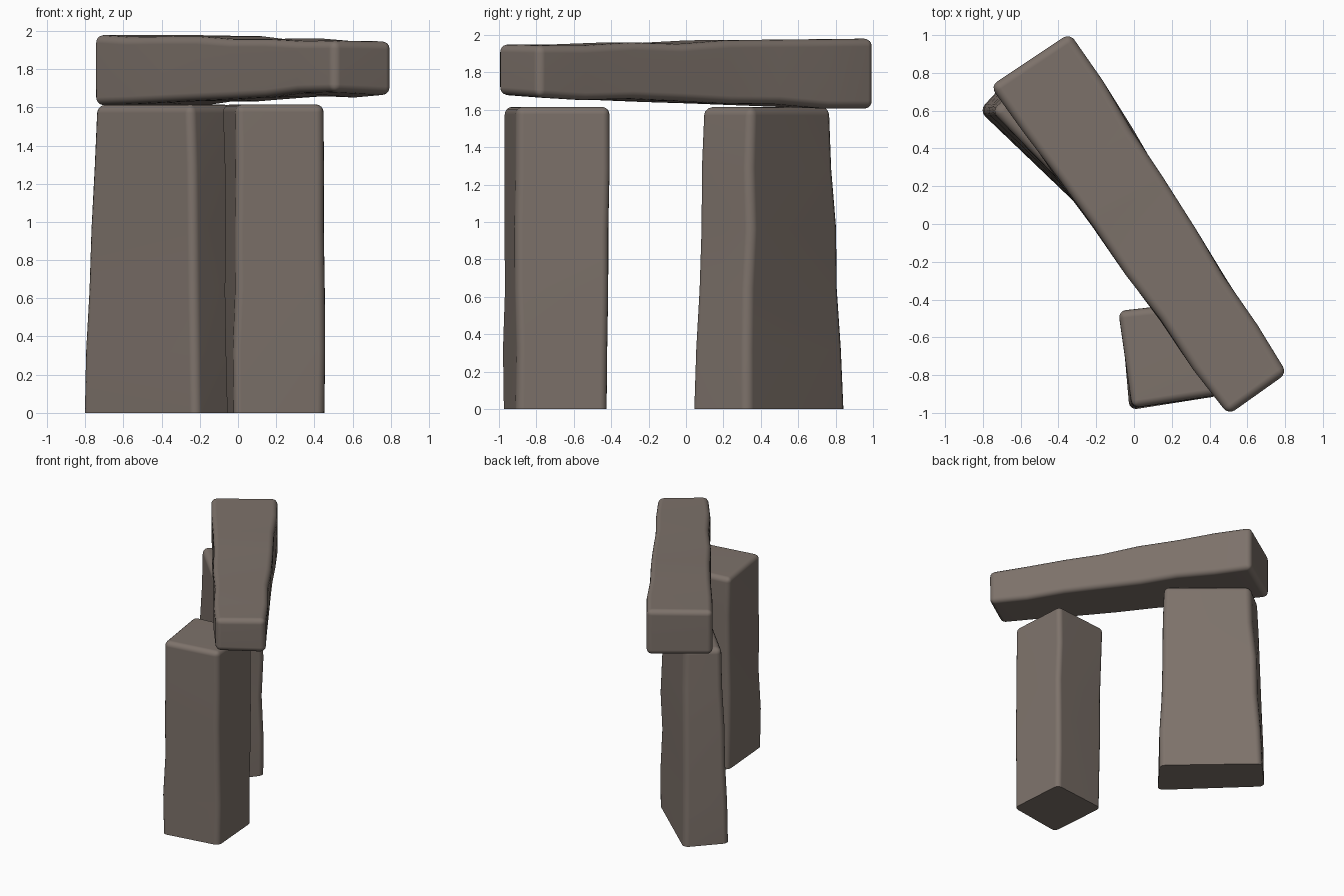
import bpy, bmesh, random
from mathutils import Vector

random.seed(4)
old = bpy.data.objects.get("Cube")
if old:
    bpy.data.objects.remove(old, do_unlink=True)

# Weathered stone colour
stone = bpy.data.materials.new("grey brown stone")
stone.use_nodes = True
colour = (0.205, 0.168, 0.145, 1)
stone.diffuse_color = colour
bsdf = stone.node_tree.nodes["Principled BSDF"]
bsdf.inputs["Base Color"].default_value = colour
bsdf.inputs["Roughness"].default_value = 0.9


def make_stone(name, start, end, steps, radius, round_start, wobble):
    """Loft a four-cornered block from start to end, then round its edges."""
    bm = bmesh.new()
    rings = []
    for i in range(steps + 1):
        t = i / steps
        ring = []
        for a, b in zip(start, end):
            p = Vector(a).lerp(Vector(b), t)
            if 0 < i < steps:
                p += Vector([random.uniform(-wobble, wobble) for _ in range(3)])
            ring.append(bm.verts.new(p))
        rings.append(ring)
    for low, high in zip(rings, rings[1:]):
        for k in range(4):
            n = (k + 1) % 4
            bm.faces.new((low[k], low[n], high[n], high[k]))
    base = bm.faces.new(rings[0][::-1])
    bm.faces.new(rings[-1])
    bmesh.ops.recalc_face_normals(bm, faces=bm.faces)
    # Round the corners, leaving a ground edge crisp where wanted
    edges = [e for e in bm.edges if e.calc_face_angle(0) > 0.7
             and (round_start or e not in base.edges)]
    bmesh.ops.bevel(bm, geom=edges, offset=radius, offset_type='OFFSET',
                    segments=4, profile=0.5, affect='EDGES', clamp_overlap=True)
    mesh = bpy.data.meshes.new(name)
    bm.to_mesh(mesh)
    bm.free()
    mesh.materials.append(stone)
    obj = bpy.data.objects.new(name, mesh)
    bpy.context.collection.objects.link(obj)
    bpy.ops.object.select_all(action='DESELECT')
    obj.select_set(True)
    bpy.context.view_layer.objects.active = obj
    bpy.ops.object.shade_smooth_by_angle(angle=0.8)
    soften = obj.modifiers.new("soft_normals", 'WEIGHTED_NORMAL')
    soften.keep_sharp = True
    return obj


def at_height(points, z):
    return [(x, y, z) for x, y in points]


# Front upright, nearly square in plan
front_foot = [(-0.06, -0.475), (-0.02, -0.98), (0.455, -0.905), (0.42, -0.42)]
front_head = [(-0.085, -0.46), (-0.01, -0.975), (0.45, -0.905), (0.42, -0.405)]
make_stone("front_upright", at_height(front_foot, 0), at_height(front_head, 1.615),
           5, 0.04, False, 0.007)

# Back upright, a broad slab tapering upwards
back_foot = [(-0.82, 0.60), (-0.22, 0.025), (0.015, 0.33), (-0.58, 0.86)]
back_head = [(-0.755, 0.60), (-0.25, 0.08), (-0.01, 0.35), (-0.53, 0.78)]
make_stone("back_upright", at_height(back_foot, 0), at_height(back_head, 1.615),
           5, 0.045, False, 0.008)

# Lintel, lying diagonally across both uprights and thicker at the back
front_end = [(0.50, -1.01, 1.68), (0.81, -0.79, 1.665),
             (0.81, -0.79, 1.945), (0.50, -1.01, 1.95)]
back_end = [(-0.76, 0.73, 1.61), (-0.34, 1.01, 1.605),
            (-0.34, 1.01, 1.98), (-0.76, 0.73, 1.98)]
make_stone("lintel", front_end, back_end, 7, 0.042, True, 0.009)
